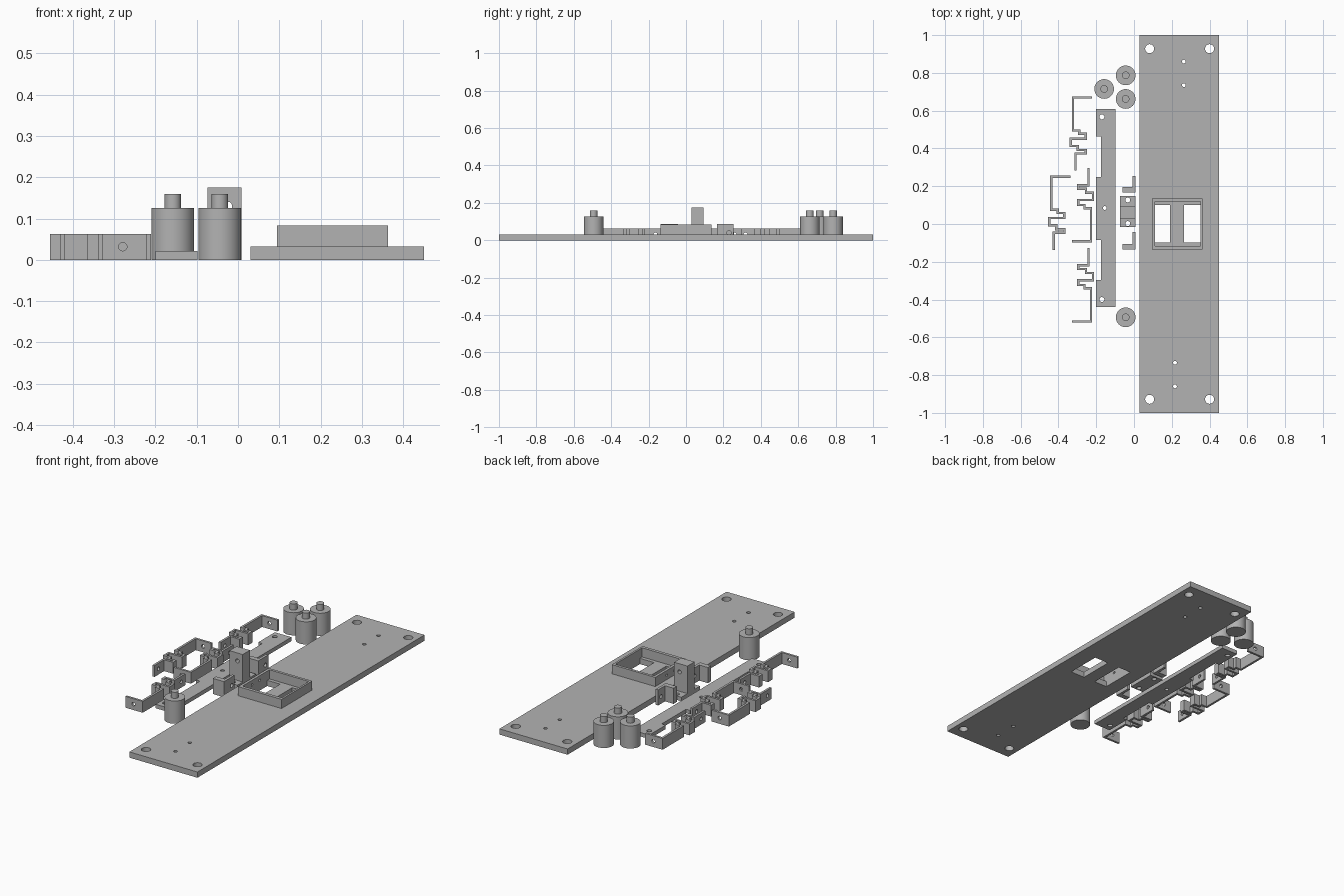
import bpy, bmesh, math
from mathutils import Matrix

if "Cube" in bpy.data.objects:
    bpy.data.objects.remove(bpy.data.objects["Cube"])

grey = bpy.data.materials.new("plain_grey")
grey.diffuse_color = (0.45, 0.45, 0.45, 1)
grey.use_nodes = True
grey.node_tree.nodes["Principled BSDF"].inputs["Base Color"].default_value = grey.diffuse_color


def finish(name, bm):
    bmesh.ops.recalc_face_normals(bm, faces=bm.faces)
    me = bpy.data.meshes.new(name)
    bm.to_mesh(me)
    bm.free()
    me.materials.append(grey)
    ob = bpy.data.objects.new(name, me)
    bpy.context.collection.objects.link(ob)
    return ob


def prism(name, pts, z0, z1):
    """Extrude a flat outline upwards."""
    bm = bmesh.new()
    f = bm.faces.new([bm.verts.new((x, y, z0)) for x, y in pts])
    top = bmesh.ops.extrude_face_region(bm, geom=[f])["geom"]
    for v in top:
        if isinstance(v, bmesh.types.BMVert):
            v.co.z = z1
    return finish(name, bm)


def box(name, x0, x1, y0, y1, z0, z1):
    return prism(name, [(x0, y0), (x1, y0), (x1, y1), (x0, y1)], z0, z1)


def rod(name, centre, r, length, axis="Z", seg=24):
    bm = bmesh.new()
    m = Matrix.Translation(centre)
    if axis == "X":
        m = m @ Matrix.Rotation(math.pi / 2, 4, "Y")
    elif axis == "Y":
        m = m @ Matrix.Rotation(math.pi / 2, 4, "X")
    bmesh.ops.create_cone(bm, cap_ends=True, segments=seg, radius1=r,
                          radius2=r, depth=length, matrix=m)
    return finish(name, bm)


def select(ob):
    bpy.ops.object.select_all(action="DESELECT")
    ob.select_set(True)
    bpy.context.view_layer.objects.active = ob


def combine(ob, other, op="DIFFERENCE"):
    other.hide_render = True
    select(ob)
    mod = ob.modifiers.new("bool", "BOOLEAN")
    mod.operation, mod.solver, mod.object = op, "EXACT", other
    bpy.ops.object.modifier_apply(modifier=mod.name)
    bpy.data.objects.remove(other)


def drill(ob, centre, r, length=0.1, axis="Z"):
    combine(ob, rod("drill", centre, r, length, axis))


def smooth(ob):
    select(ob)
    bpy.ops.object.shade_smooth_by_angle(angle=math.radians(30))


# Large base plate with raised tray
base = box("base_plate", 0.03, 0.45, -1, 1, 0, 0.032)
tray = box("tray_frame", 0.095, 0.363, -0.135, 0.135, 0.02, 0.083)
combine(base, tray, "UNION")
combine(base, box("pocket", 0.11, 0.352, -0.117, 0.12, 0.032, 0.2))
for x0, x1 in ((0.11, 0.19), (0.264, 0.352)):
    combine(base, box("window", x0, x1, -0.097, 0.1, -0.1, 0.2))
for x in (0.083, 0.4):
    for y in (-0.928, 0.928):
        drill(base, (x, y, 0.02), 0.024)
for s, x in ((1, 0.264), (-1, 0.217)):
    for y in (0.735, 0.86):
        drill(base, (x, s * y, 0.02), 0.01)
for y in (-0.033, 0.035):
    drill(base, (0.1, y, 0.057), 0.007, 0.04, "X")
smooth(base)

# Long notched bar
bar = prism("notched_bar", [
    (-0.098, -0.44), (-0.098, 0.61), (-0.2, 0.61), (-0.2, 0.464), (-0.175, 0.464),
    (-0.175, 0.25), (-0.2, 0.25), (-0.2, -0.085), (-0.175, -0.085),
    (-0.175, -0.297), (-0.2, -0.297), (-0.2, -0.44)], 0, 0.022)
for x, y, r in ((-0.17, 0.567, 0.013), (-0.155, 0.085, 0.01), (-0.17, -0.4, 0.013)):
    drill(bar, (x, y, 0.01), r)
smooth(bar)

# Stepped round feet
for i, (x, y) in enumerate(((-0.044, 0.787), (-0.044, 0.662), (-0.158, 0.715), (-0.044, -0.494))):
    foot = rod(f"round_foot_{i + 1}", (x, y, 0.063), 0.052, 0.126, seg=40)
    combine(foot, rod("peg", (x, y, 0.13), 0.02, 0.06), "UNION")
    smooth(foot)

# Upright post on a flat flange
post = box("post", -0.074, 0.008, -0.017, 0.147, 0, 0.022)
combine(post, box("upright", -0.074, 0.008, 0.03, 0.093, 0.01, 0.175), "UNION")
for y in (0.002, 0.127):
    drill(post, (-0.033, y, 0.01), 0.013)
drill(post, (-0.025, 0.06, 0.13), 0.011, 0.2, "Y")
smooth(post)

# Two angle brackets
for name, y0, y1, a in (("rear", 0.167, 0.255, 0.167), ("front", -0.135, -0.042, -0.135)):
    ang = box(f"{name}_angle_bracket", -0.007, 0.008, y0, y1, 0, 0.087)
    combine(ang, box("block", -0.06, 0.008, a, a + 0.028, 0, 0.087), "UNION")
    drill(ang, (0, y1 - 0.025, 0.04), 0.011, 0.05, "X")
    smooth(ang)

# Folded strip clips: one shared path, shifted or turned half round
PATH = [(-0.222, 0.67), (-0.323, 0.67), (-0.323, 0.495), (-0.289, 0.495),
        (-0.289, 0.477), (-0.255, 0.477), (-0.255, 0.451), (-0.334, 0.451),
        (-0.334, 0.413), (-0.297, 0.413), (-0.297, 0.392), (-0.255, 0.392),
        (-0.255, 0.373), (-0.31, 0.373), (-0.31, 0.282)]


def clip(name, place):
    path, h = [place(*p) for p in PATH], 0.0062
    norms = []
    for (ax, ay), (bx, by) in zip(path, path[1:]):
        d = math.hypot(bx - ax, by - ay)
        norms.append(((ay - by) / d, (bx - ax) / d))
    left, right = [], []
    for i, (x, y) in enumerate(path):
        near = norms[max(i - 1, 0):i + 1]
        nx, ny = h * sum(n[0] for n in near), h * sum(n[1] for n in near)
        left.append((x + nx, y + ny))
        right.append((x - nx, y - ny))
    ob = prism(name, left + right[::-1], 0, 0.063)
    drill(ob, (*place(-0.272, 0.67), 0.032), 0.01, 0.04, "Y")
    drill(ob, (*place(-0.31, 0.318), 0.032), 0.01, 0.03, "X")
    smooth(ob)


clip("strip_clip_1", lambda x, y: (x, y))
clip("strip_clip_2", lambda x, y: (x - 0.115, y - 0.419))
clip("strip_clip_3", lambda x, y: (-0.551 - x, 0.578 - y))
clip("strip_clip_4", lambda x, y: (-0.551 - x, 0.154 - y))
